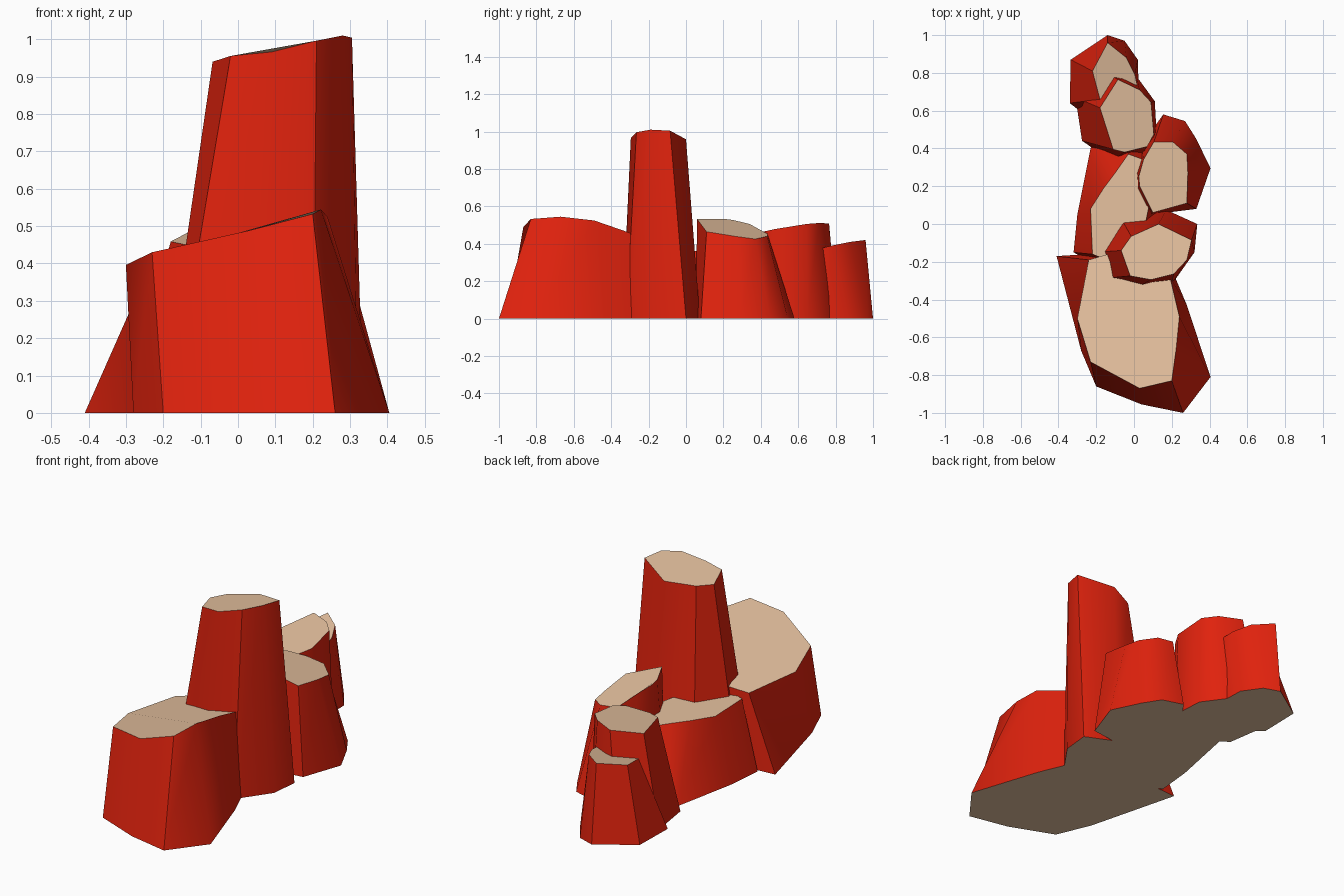
import bpy, bmesh, math

if "Cube" in bpy.data.objects:
    bpy.data.objects.remove(bpy.data.objects["Cube"])


def material(name, colour):
    mat = bpy.data.materials.new(name)
    mat.diffuse_color = colour
    mat.use_nodes = True
    mat.node_tree.nodes["Principled BSDF"].inputs["Base Color"].default_value = mat.diffuse_color
    return mat


RED = material("red_rock", (0.75, 0.016, 0.004, 1))
TAN = material("tan_rock", (0.80, 0.54, 0.35, 1))


def pillar(name, foot, crown, plane, split=()):
    """Loft a foot outline on the ground to a crown on a tilted plane.
    A third crown value lifts that corner off the plane.
    Sides listed in split are creased along their diagonal."""
    base, slope_x, slope_y = plane
    bm = bmesh.new()
    low = [bm.verts.new((x, y, 0)) for x, y in foot]
    top = [bm.verts.new((x, y, base + slope_x * x + slope_y * y + sum(lift)))
           for x, y, *lift in crown]
    n = len(low)
    for i in range(n):
        j = (i + 1) % n
        if i in split:
            bm.faces.new((low[i], low[j], top[i]))
            bm.faces.new((low[j], top[j], top[i]))
        else:
            bm.faces.new((low[i], low[j], top[j], top[i]))
    for cap in (top, low[::-1]):
        bm.faces.new(cap).material_index = 1
    bmesh.ops.recalc_face_normals(bm, faces=bm.faces)
    mesh = bpy.data.meshes.new(name)
    bm.to_mesh(mesh)
    bm.free()
    mesh.materials.append(RED)
    mesh.materials.append(TAN)
    obj = bpy.data.objects.new(name, mesh)
    bpy.context.collection.objects.link(obj)
    bpy.ops.object.select_all(action='DESELECT')
    obj.select_set(True)
    bpy.context.view_layer.objects.active = obj
    bpy.ops.object.shade_smooth_by_angle(angle=math.radians(42))


# Broad rock at the front
pillar("front_rock",
       [(-.41, -.17), (-.28, -.67), (-.20, -.86), (.04, -.955), (.26, -1.0),
        (.405, -.81), (.28, -.43), (.20, -.24), (-.10, -.15)],
       [(-.24, -.19), (-.30, -.50), (-.23, -.73), (.03, -.87, -.01), (.20, -.83),
        (.222, -.67, .02), (.24, -.49, .01), (.19, -.28, -.035), (-.14, -.16)],
       (.422, .22, -.08), split=(0,))

# Tall column
pillar("tall_column",
       [(-.205, -.15), (-.18, -.29), (.01, -.34), (.20, -.32), (.32, -.15),
        (.335, 0), (.17, .075), (-.08, .05)],
       [(-.068, -.14), (-.02, -.275), (.09, -.295, -.01), (.21, -.265),
        (.28, -.19, .005), (.305, -.085), (.13, 0, -.01), (-.015, -.065)],
       (.945, .18, -.05))

# Low slab in the middle
pillar("middle_slab",
       [(-.20, .46), (-.23, .40), (-.30, .05), (-.32, -.15), (-.15, -.25),
        (.08, -.13), (.14, .10), (.15, .40), (-.01, .54)],
       [(-.10, .27), (-.16, .19), (-.23, .08), (-.22, -.16), (-.12, -.20),
        (.04, -.10), (.08, .10), (.08, .33), (-.03, .37)],
       (.36, 0, 0))

# Rock on the right
pillar("right_rock",
       [(0, .30), (.0, .18), (.09, .05), (.33, .08), (.405, .295),
        (.33, .45), (.27, .545), (.155, .58), (.04, .42)],
       [(.025, .25), (.03, .20), (.10, .06), (.28, .11), (.285, .27),
        (.28, .37), (.205, .435), (.105, .435, -.02), (.05, .34)],
       (.573, -.33, -.15))

# Narrow rock behind the slab
pillar("rear_rock",
       [(-.31, .67), (-.275, .44), (-.12, .335), (.03, .35), (.12, .47),
        (.11, .65), (.015, .78), (-.16, .81)],
       [(-.18, .615, -.015), (-.11, .395), (-.05, .38), (.07, .41), (.105, .475),
        (.09, .645), (.03, .71), (-.085, .765)],
       (.387, .10, .17))

# Smallest rock at the back
pillar("back_rock",
       [(-.335, .87), (-.34, .64), (-.25, .57), (.0, .60), (.025, .72),
        (.02, .87), (-.05, .97), (-.14, 1.0)],
       [(-.22, .81), (-.18, .66), (-.13, .62), (-.02, .64), (.02, .72),
        (.005, .79), (-.04, .88), (-.14, .96)],
       (.194, .10, .25))
